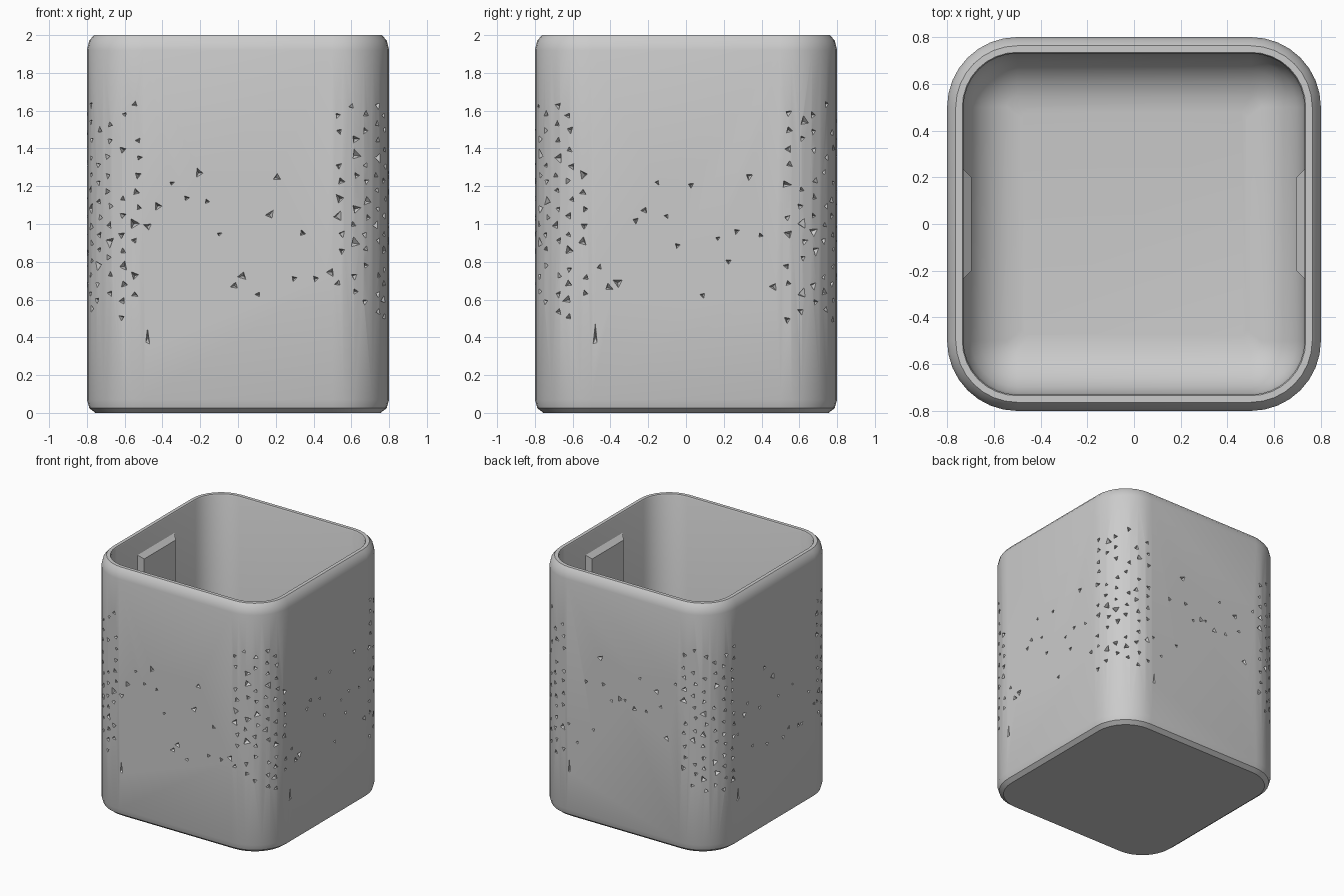
import bpy, bmesh, math, random
from mathutils import Vector

random.seed(4)
if "Cube" in bpy.data.objects:
    bpy.data.objects.remove(bpy.data.objects["Cube"])

HALF, RADIUS, INNER = 0.8, 0.3, 0.73
SEGMENTS = 8

grey = bpy.data.materials.new("plain grey")
grey.use_nodes = True
grey.diffuse_color = (0.6, 0.6, 0.6, 1)
grey.node_tree.nodes["Principled BSDF"].inputs["Base Color"].default_value = (0.6, 0.6, 0.6, 1)


def make_object(name, bm):
    bmesh.ops.recalc_face_normals(bm, faces=bm.faces)
    mesh = bpy.data.meshes.new(name)
    bm.to_mesh(mesh)
    bm.free()
    mesh.materials.append(grey)
    obj = bpy.data.objects.new(name, mesh)
    bpy.context.collection.objects.link(obj)
    return obj


def ring(bm, half, z):
    """Rounded square whose corners keep the same centres as the outer wall."""
    r = max(RADIUS - (HALF - half), 0.03)
    verts = []
    for corner in range(4):
        middle = math.radians(45 + 90 * corner)
        c = (half - r) * math.sqrt(2)
        for i in range(SEGMENTS + 1):
            a = math.radians(90 * (corner + i / SEGMENTS))
            verts.append(bm.verts.new((c * math.cos(middle) + r * math.cos(a),
                                       c * math.sin(middle) + r * math.sin(a), z)))
    return verts


# Cup shell: underside, outer wall, rim, inner wall, rounded floor
profile = [(0.755, 0), (0.787, 0.025), (HALF, 0.07),
           (HALF, 1.92), (0.788, 1.97), (0.763, 2), (INNER + 0.005, 2), (INNER, 1.99)]
fillet, floor = 0.25, 0.07
for i in range(7):
    a = math.radians(15 * i)
    profile.append((INNER - fillet * (1 - math.cos(a)), floor + fillet * (1 - math.sin(a))))

bm = bmesh.new()
rings = [ring(bm, h, z) for h, z in profile]
for low, high in zip(rings, rings[1:]):
    for i in range(len(low)):
        j = (i + 1) % len(low)
        bm.faces.new((low[i], low[j], high[j], high[i]))
bm.faces.new(rings[0])
bm.faces.new(rings[-1])
cup = make_object("cup_shell", bm)


# Small three-sided chips in the outer wall
def surface_point(side, t):
    """Point and outward normal; t is 0 to 1 on a corner, 1 to 2 on the next flat."""
    flat = HALF - RADIUS
    a = math.radians(90 * (side + min(t, 1)))
    m = math.radians(45 + 90 * side)
    n = Vector((math.cos(a), math.sin(a), 0))
    p = Vector((math.cos(m), math.sin(m), 0)) * flat * math.sqrt(2) + n * RADIUS
    if t > 1:
        p += Vector((-n.y, n.x, 0)) * (t - 1) * 2 * flat
    return p, n


def add_chip(bm, side, t, z, size, stretch=1):
    p, n = surface_point(side, t)
    p.z = z
    across, up = Vector((-n.y, n.x, 0)), Vector((0, 0, 1))
    turn = random.uniform(0, math.tau) if stretch == 1 else math.pi / 2
    base = []
    for k in range(3):
        a = turn + k * math.tau / 3
        r = size * random.uniform(0.7, 1.2)
        offset = across * math.cos(a) * r + up * math.sin(a) * r * stretch
        base.append(bm.verts.new(p + offset + n * 0.012))
    tip = bm.verts.new(p - n * 0.035 + across * random.uniform(-0.3, 0.3) * size)
    bm.faces.new(base)
    for k in range(3):
        bm.faces.new((base[k], tip, base[(k + 1) % 3]))


bm = bmesh.new()
for side in range(4):
    for row in range(13):
        z = 0.5 + row * 0.09
        centre = 1 - abs(z - 1) / 0.7
        for col in range(6):
            if random.random() < 0.5 + 0.5 * centre:
                big = 1.5 if random.random() < 0.25 * centre else 1
                add_chip(bm, side, (col + 0.5) / 6 + random.uniform(-0.03, 0.03),
                         z + (col % 2) * 0.045 + random.uniform(-0.01, 0.01), 0.026 * big)
    for k in range(16):
        t = 1 + (k + random.uniform(0.2, 0.8)) / 16
        z = 1 + random.uniform(-0.4, 0.4)
        add_chip(bm, side, t, z, random.choice((0.02, 0.024, 0.035)))
    add_chip(bm, side, 1.02, 0.4, 0.018, 5)
cutter = make_object("chip_cutter", bm)
cutter.hide_render = True
cutter.hide_set(True)

bpy.ops.object.select_all(action="DESELECT")
cup.select_set(True)
bpy.context.view_layer.objects.active = cup
cut = cup.modifiers.new("chips", "BOOLEAN")
cut.operation, cut.solver, cut.object = "DIFFERENCE", "EXACT", cutter
bpy.ops.object.modifier_apply(modifier=cut.name)
bpy.data.objects.remove(cutter)
bpy.ops.object.shade_smooth_by_angle(angle=math.radians(35))

# Raised plates with sloping edges on the two inner side walls
for name, s in (("left_inner_plate", 1), ("right_inner_plate", -1)):
    bm = bmesh.new()
    bmesh.ops.create_cube(bm, size=2)
    for v in bm.verts:
        front = v.co.x < 0
        x = 0.695 if front else 0.735
        v.co = (s * x, v.co.y * (0.2 if front else 0.24),
                1 + v.co.z * (0.8 if front else 0.84))
    make_object(name, bm)
